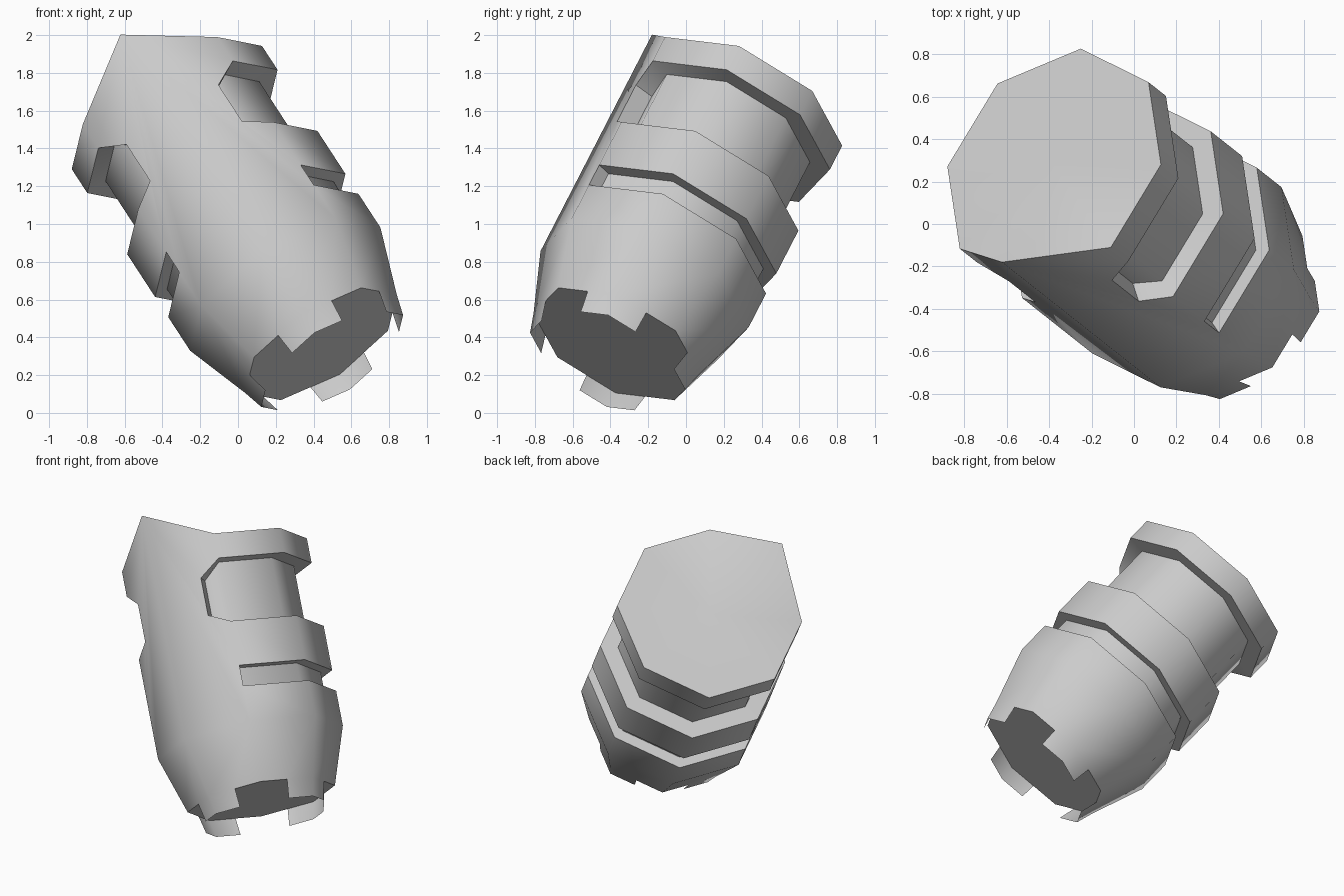
import bpy, bmesh, math
from mathutils import Vector, Matrix

cube = bpy.data.objects.get("Cube")
if cube:
    bpy.data.objects.remove(cube, do_unlink=True)

grey = bpy.data.materials.new("plain_grey")
grey.use_nodes = True
colour = (0.6, 0.6, 0.6, 1)
grey.diffuse_color = colour
grey.node_tree.nodes["Principled BSDF"].inputs["Base Color"].default_value = colour

# Tilted frame: local z runs along the barrel, local -y is the plain front
axis = Vector((-0.5016, 0.396, 0.769)).normalized()
side = Vector((0.835, 0.007, 0.54))
side = (side - axis * side.dot(axis)).normalized()
FRAME = Matrix((side, axis.cross(side), axis)).transposed().to_4x4()
FRAME.translation = (0.396, -0.334, 0.432)

# Heights along the barrel and radii
R, DEEP, SHALLOW, END_R, TOOTH_R = 0.6, 0.485, 0.525, 0.478, 0.447
TOP, TIP, TAPER, END, TOOTH = 1.54, 1.78, 0.29, -0.087, -0.205
HI, LO, MID_HI, MID_LO = 1.376, 0.955, 0.66, 0.522
FRONT, CORNER, BACK = -2, -1, 2      # octagon corners, 45 degrees apart


def pt(i, z, r=R, f=0.0):
    """Octagon corner i at height z, moved a fraction f towards the next corner."""
    a, b = (Vector((math.cos(k * math.pi / 4), math.sin(k * math.pi / 4), 0)) * r
            for k in (i, i + 1))
    return a.lerp(b, f) + Vector((0, 0, z))


def half_faces():
    """Faces of one half of the sleeve."""
    faces = []
    # grooved wall around the back
    profile = [(TOP, R), (HI, R), (HI, DEEP), (LO, DEEP), (LO, R), (MID_LO + 0.138, R),
               (MID_HI, SHALLOW), (MID_LO, SHALLOW), (MID_LO, R), (TAPER, R)]
    for i in range(CORNER, BACK):
        for (z0, r0), (z1, r1) in zip(profile, profile[1:]):
            faces.append([pt(i, z0, r0), pt(i + 1, z0, r0), pt(i + 1, z1, r1), pt(i, z1, r1)])

    # plain front panel with the notch where the wide groove ends
    def notch(r):
        return [pt(CORNER, HI, r), pt(FRONT, 1.281, r, 0.684),
                pt(FRONT, 1.031, r, 0.684), pt(CORNER, LO, r)]
    outer, inner = notch(R), notch(DEEP)
    faces.append([pt(FRONT, TIP), pt(CORNER, TOP)] + outer +
                 [pt(CORNER, MID_HI), pt(CORNER, MID_LO), pt(CORNER, TAPER), pt(FRONT, TAPER)])
    faces.append(inner)
    for k in range(3):
        faces.append([outer[k], outer[k + 1], inner[k + 1], inner[k]])
    # end wall of the narrow groove
    faces.append([pt(CORNER, z, r) for z, r in
                  ((MID_HI, R), (MID_HI, SHALLOW), (MID_LO, SHALLOW), (MID_LO, R))])

    # tapered end and its teeth, centred on every second corner
    for i in range(FRONT, BACK):
        faces.append([pt(i, TAPER), pt(i + 1, TAPER), pt(i + 1, END, END_R),
                      pt(i, END, END_R, 0.5), pt(i, END, END_R)])
        f0, f1 = (0, 0.5) if i % 2 == 0 else (0.5, 1)
        faces.append([pt(i, END, END_R, f0), pt(i, END, END_R, f1),
                      pt(i, TOOTH, TOOTH_R, f1), pt(i, TOOTH, TOOTH_R, f0)])

    # top cap, raised to a point at the front
    for i in range(FRONT, BACK):
        faces.append([Vector((0, 0, TOP)), pt(i, TIP if i == FRONT else TOP), pt(i + 1, TOP)])
    return faces


def make(name, faces):
    bm = bmesh.new()
    for face in faces:
        bm.faces.new([bm.verts.new(p) for p in face])
    bmesh.ops.remove_doubles(bm, verts=bm.verts, dist=0.0005)
    bmesh.ops.recalc_face_normals(bm, faces=bm.faces)
    mesh = bpy.data.meshes.new(name)
    bm.to_mesh(mesh)
    bm.free()
    mesh.materials.append(grey)
    obj = bpy.data.objects.new(name, mesh)
    bpy.context.collection.objects.link(obj)
    obj.matrix_world = FRAME
    bpy.ops.object.select_all(action='DESELECT')
    obj.select_set(True)
    bpy.context.view_layer.objects.active = obj
    bpy.ops.object.shade_smooth_by_angle(angle=math.radians(50))
    return obj


half = half_faces()
mirrored = [[Vector((-p.x, p.y, p.z)) for p in reversed(face)] for face in half]
make("grooved_sleeve", half + mirrored)

# Flat closing plate between the teeth, facing down the barrel
end_plate = make("end_plate", [[pt(-i, END, END_R) for i in range(8)]])
if end_plate.data.polygons[0].normal.z > 0:
    end_plate.data.flip_normals()
